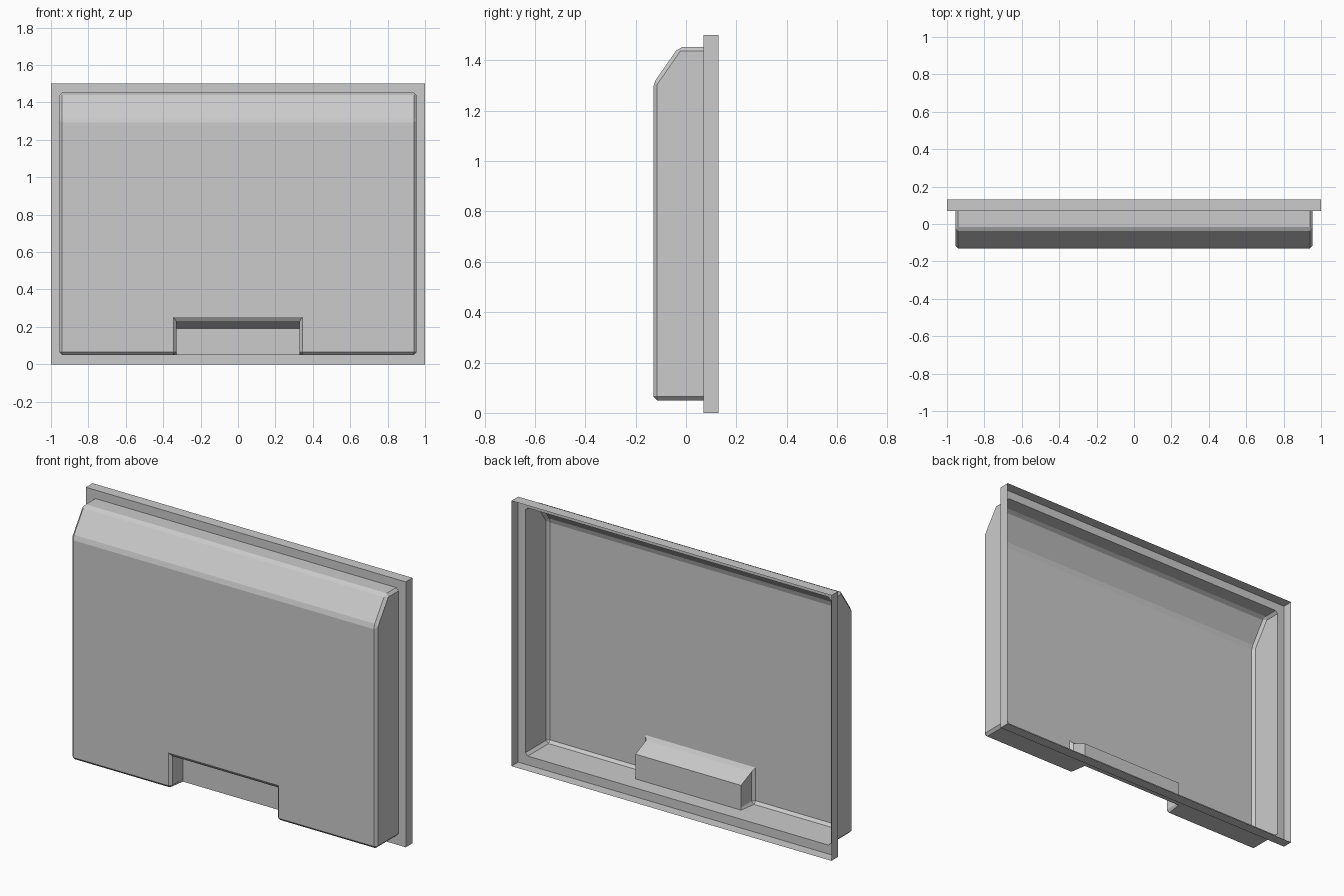
import bpy, bmesh
from math import copysign

cube = bpy.data.objects.get("Cube")
if cube:
    bpy.data.objects.remove(cube, do_unlink=True)

# Main dimensions
HALF_W, BOTTOM, TOP = 0.955, 0.05, 1.452
FRONT, JOIN, BACK = -0.13, 0.07, 0.13
NOTCH_W, NOTCH_Y = 0.33, -0.02
CHAMFER = 0.015

grey = bpy.data.materials.new("plain grey")
grey.use_nodes = True
grey.diffuse_color = (0.6, 0.6, 0.6, 1)
grey.node_tree.nodes["Principled BSDF"].inputs["Base Color"].default_value = (0.6, 0.6, 0.6, 1)

bm = bmesh.new()


def pair(y, z, x=HALF_W):
    """Two mirrored vertices, -x first."""
    return [bm.verts.new((s * x, y, z)) for s in (-1, 1)]


def strip(a, b):
    return bm.faces.new((a[0], a[1], b[1], b[0]))


# Outer profile of the tray, from the bottom round to the top
floor_back = pair(JOIN, BOTTOM)
floor_front = pair(FRONT, BOTTOM)
slope_low = pair(FRONT, 1.308)
slope_high = pair(-0.03, TOP)
top_back = pair(JOIN, TOP)

# Recess in the lower front edge
mouth_low = pair(FRONT, BOTTOM, NOTCH_W)
mouth_high = pair(FRONT, 0.237, NOTCH_W)
panel_low = pair(NOTCH_Y, BOTTOM, NOTCH_W)
panel_high = pair(NOTCH_Y, 0.19, NOTCH_W)

# Front, slope and top
bm.faces.new((floor_front[0], mouth_low[0], mouth_high[0], mouth_high[1],
              mouth_low[1], floor_front[1], slope_low[1], slope_low[0]))
strip(slope_low, slope_high)
strip(slope_high, top_back)

# Floor, running round the recess
bm.faces.new((floor_back[0], floor_back[1], floor_front[1], mouth_low[1],
              panel_low[1], panel_low[0], mouth_low[0], floor_front[0]))

# Recess panel, sloping roof and cheeks; outer side walls
strip(panel_low, panel_high)
strip(panel_high, mouth_high)
for i in (0, 1):
    bm.faces.new((mouth_low[i], panel_low[i], panel_high[i], mouth_high[i]))
    bm.faces.new((floor_back[i], floor_front[i], slope_low[i], slope_high[i], top_back[i]))
bmesh.ops.recalc_face_normals(bm, faces=bm.faces)

# Chamfer every outer edge and the mouth of the recess, not its inner panel
panel = set(panel_high + panel_low)
edges = [e for e in bm.edges if not e.is_boundary and
         (not set(e.verts) & panel or
          (set(e.verts) & set(panel_low) and set(e.verts) & set(mouth_low)))]
bmesh.ops.bevel(bm, geom=edges, offset=CHAMFER, segments=1,
                affect='EDGES', clamp_overlap=True)


def extrude_rim(edges, move):
    made = bmesh.ops.extrude_edge_only(bm, edges=edges)["geom"]
    for v in made:
        if isinstance(v, bmesh.types.BMVert):
            move(v.co)
    return [e for e in made if isinstance(e, bmesh.types.BMEdge) and e.is_boundary]


def to_flange(co):
    co.x, co.z = copysign(1, co.x), (1.5 if co.z > 0.7 else 0)


def to_back(co):
    co.y = BACK


# Flange around the open back, then its thin return lip
extrude_rim([e for e in bm.edges if e.is_boundary], to_flange)
bmesh.ops.remove_doubles(bm, verts=bm.verts, dist=0.0005)
extrude_rim([e for e in bm.edges if e.is_boundary], to_back)
bmesh.ops.recalc_face_normals(bm, faces=bm.faces)

mesh = bpy.data.meshes.new("tray_panel")
bm.to_mesh(mesh)
bm.free()
mesh.materials.append(grey)
bpy.context.collection.objects.link(bpy.data.objects.new("tray_panel", mesh))
